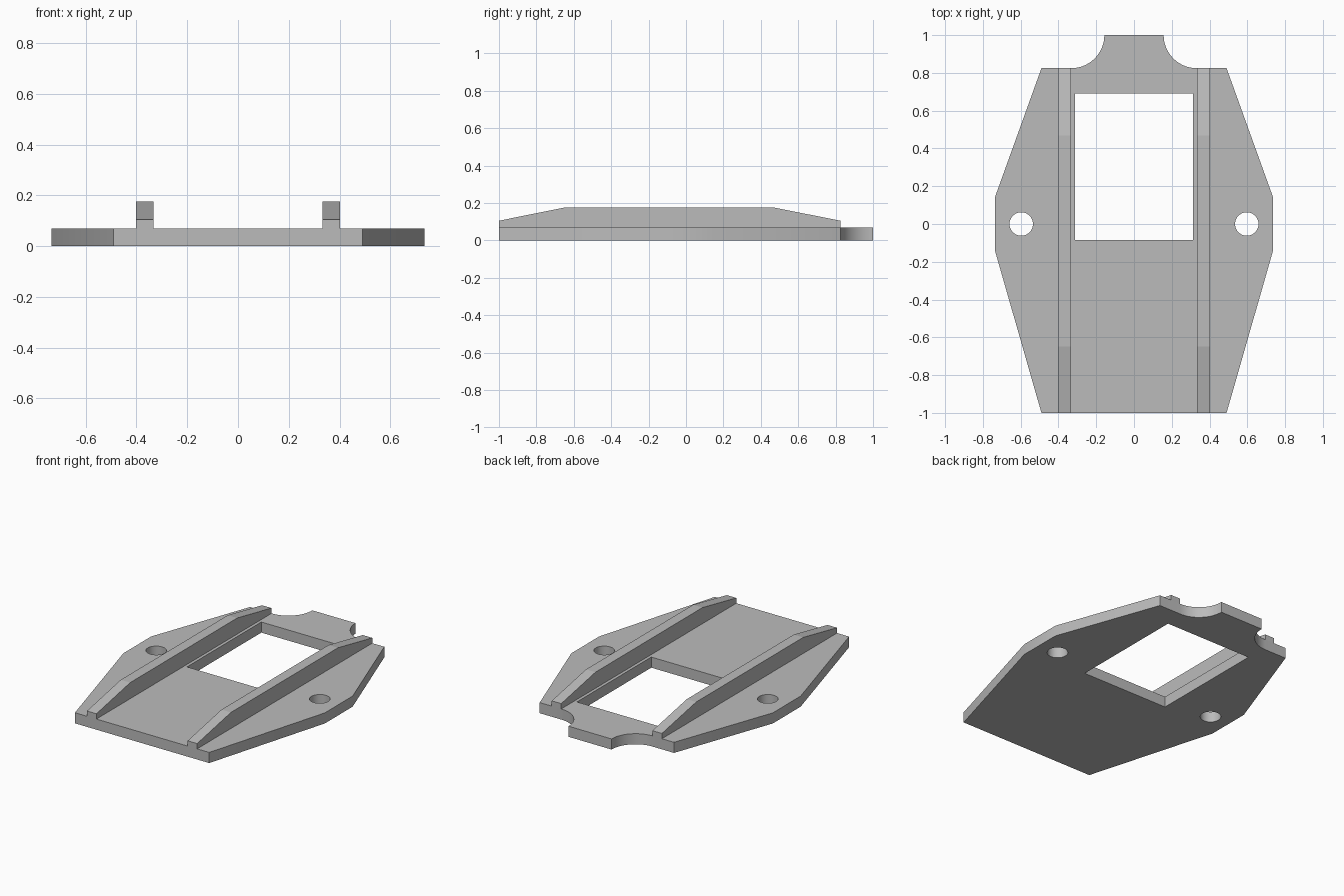
import bpy
import bmesh
from math import cos, sin, pi, radians

if "Cube" in bpy.data.objects:
    bpy.data.objects.remove(bpy.data.objects["Cube"])

THICK = 0.07

grey = bpy.data.materials.new("plain_grey")
grey.use_nodes = True
colour = (0.5, 0.5, 0.5, 1)
grey.diffuse_color = colour
grey.node_tree.nodes["Principled BSDF"].inputs["Base Color"].default_value = colour


def arc(cx, cy, r, start, end, steps):
    angles = [start + (end - start) * i / steps for i in range(steps + 1)]
    return [(cx + r * cos(a), cy + r * sin(a)) for a in angles]


def flat_plate(name, loops, thickness):
    """Solid sheet from an outline followed by its openings."""
    curve = bpy.data.curves.new(name, "CURVE")
    curve.dimensions = "2D"
    curve.fill_mode = "BOTH"
    curve.extrude = thickness / 2
    for loop in loops:
        spline = curve.splines.new("POLY")
        spline.points.add(len(loop) - 1)
        for point, (x, y) in zip(spline.points, loop):
            point.co = (x, y, 0, 1)
        spline.use_cyclic_u = True
    curve.materials.append(grey)
    obj = bpy.data.objects.new(name, curve)
    bpy.context.collection.objects.link(obj)
    obj.location.z = thickness / 2
    bpy.ops.object.select_all(action="DESELECT")
    obj.select_set(True)
    bpy.context.view_layer.objects.active = obj
    bpy.ops.object.convert(target="MESH")
    bpy.ops.object.shade_smooth_by_angle(angle=radians(30))


def rail(name, x0, x1, profile):
    """Side profile in y and z, extruded across x."""
    bm = bmesh.new()
    face = bm.faces.new([bm.verts.new((x0, y, z)) for y, z in profile])
    extruded = bmesh.ops.extrude_face_region(bm, geom=[face])
    moved = [v for v in extruded["geom"] if isinstance(v, bmesh.types.BMVert)]
    bmesh.ops.translate(bm, verts=moved, vec=(x1 - x0, 0, 0))
    bmesh.ops.recalc_face_normals(bm, faces=bm.faces)
    mesh = bpy.data.meshes.new(name)
    bm.to_mesh(mesh)
    bm.free()
    mesh.materials.append(grey)
    bpy.context.collection.objects.link(bpy.data.objects.new(name, mesh))


# Base plate: mirrored outline with scooped rear corners
half = [(0.49, -1), (0.735, -0.145), (0.735, 0.145), (0.49, 0.825)]
half += arc(0.332, 1, 0.175, -pi / 2, -pi, 16)
outline = half + [(-x, y) for x, y in reversed(half)]

# Openings: rectangular window and two round holes
window = [(-0.313, -0.085), (0.313, -0.085), (0.313, 0.69), (-0.313, 0.69)]
holes = [arc(side * 0.597, 0, 0.062, 0, 2 * pi, 32)[:-1] for side in (-1, 1)]
flat_plate("base_plate", [outline, window] + holes, THICK)

# Two upright rails with sloping ends
profile = [(-1, THICK), (0.825, THICK), (0.825, 0.105),
           (0.468, 0.176), (-0.648, 0.176), (-1, 0.105)]
for name, side in (("left_rail", 1), ("right_rail", -1)):
    rail(name, side * 0.333, side * 0.402, profile)
